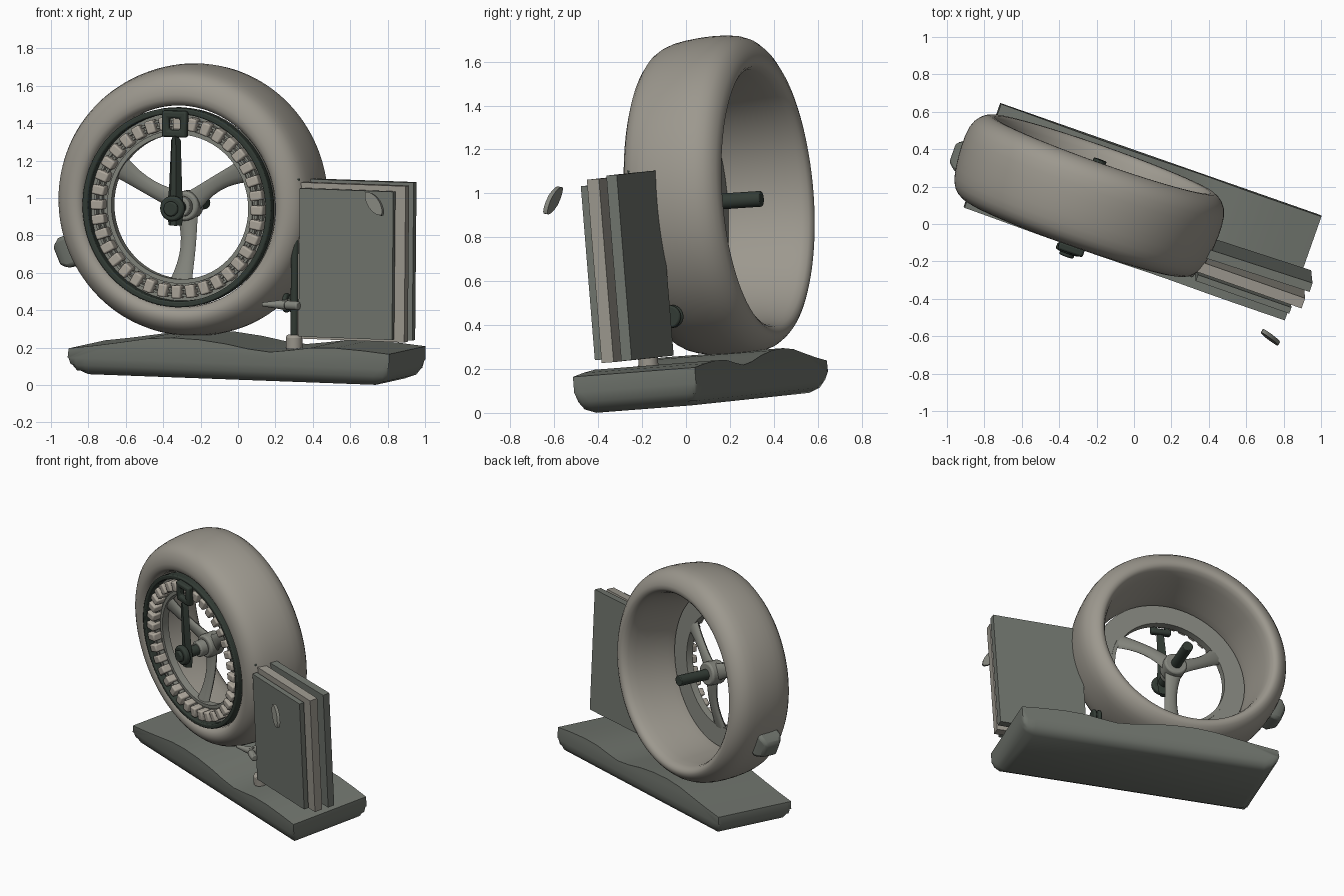
import bpy, bmesh, math
from mathutils import Matrix, Vector

if "Cube" in bpy.data.objects:
    bpy.data.objects.remove(bpy.data.objects["Cube"])

# Tilted local frame: u along the base, v to the back, w up
u = Vector((0.943, -0.33, -0.035)).normalized()
v = Vector((0.33, 0.941, 0.073))
v = (v - u * v.dot(u)).normalized()
w = u.cross(v)
FRAME = Matrix((u, v, w)).transposed().to_4x4()


def material(name, rgb):
    m = bpy.data.materials.new(name)
    m.diffuse_color = (*rgb, 1)
    m.use_nodes = True
    m.node_tree.nodes["Principled BSDF"].inputs["Base Color"].default_value = m.diffuse_color
    return m


STONE = material("warm_stone", (0.335, 0.315, 0.272))
PALE = material("pale_stone", (0.42, 0.385, 0.33))
GREY = material("green_grey", (0.165, 0.18, 0.157))
MID = material("mid_grey", (0.23, 0.235, 0.205))
DARK = material("dark_metal", (0.033, 0.045, 0.036))


def finish(name, bm, mat, angle=35, bevel=0, subsurf=0):
    bmesh.ops.recalc_face_normals(bm, faces=bm.faces)
    me = bpy.data.meshes.new(name)
    bm.to_mesh(me)
    bm.free()
    ob = bpy.data.objects.new(name, me)
    bpy.context.collection.objects.link(ob)
    ob.matrix_world = FRAME
    me.materials.append(mat)
    me.polygons.foreach_set("use_smooth", [True] * len(me.polygons))
    me.set_sharp_from_angle(angle=math.radians(angle))
    if bevel:
        b = ob.modifiers.new("bevel", 'BEVEL')
        b.width, b.segments = bevel, 2
    if subsurf:
        s = ob.modifiers.new("smooth", 'SUBSURF')
        s.levels = s.render_levels = subsurf
    return ob


def loft(bm, sections, wrap=False):
    """Skin closed sections; cap the ends unless they wrap round."""
    rows = [[bm.verts.new(p) for p in s] for s in sections]
    n = len(rows[0])
    for i in range(len(rows) if wrap else len(rows) - 1):
        a, b = rows[i], rows[(i + 1) % len(rows)]
        for j in range(n):
            k = (j + 1) % n
            bm.faces.new((a[j], a[k], b[k], b[j]))
    if not wrap:
        bm.faces.new(rows[0])
        bm.faces.new(rows[-1])


def lathe(name, profile, centre, mat, segs=64, turn=0.0, drop=lambda r: 0, **kw):
    """Turn a closed (depth, radius) profile about the v direction."""
    bm = bmesh.new()
    secs = []
    for i in range(segs):
        t = math.tau * i / segs + turn
        secs.append([(centre[0] + r * math.cos(t), d, centre[1] - drop(r) + r * math.sin(t))
                     for d, r in profile])
    loft(bm, secs, True)
    return finish(name, bm, mat, **kw)


def band(name, d0, d1, r0, r1, centre, mat, **kw):
    return lathe(name, [(d0, r0), (d0, r1), (d1, r1), (d1, r0)], centre, mat, **kw)


def add_box(bm, lo, hi, mat=Matrix()):
    c = [(a + b) / 2 for a, b in zip(lo, hi)]
    s = [b - a for a, b in zip(lo, hi)]
    bmesh.ops.create_cube(bm, size=1, matrix=mat @ Matrix.Translation(c) @ Matrix.Diagonal((*s, 1)))


def box(name, lo, hi, mat, yaw=0.0):
    """Plate turned by yaw degrees about its left edge."""
    bm = bmesh.new()
    size = [b - a for a, b in zip(lo, hi)]
    add_box(bm, (0, 0, 0), size, Matrix.Translation(lo) @ Matrix.Rotation(math.radians(yaw), 4, 'Z'))
    return finish(name, bm, mat)


def rod(name, p, q, r, mat, r2=None, segs=24, bevel=0):
    p, q = Vector(p), Vector(q)
    rot = (q - p).to_track_quat('Z', 'Y').to_matrix().to_4x4()
    bm = bmesh.new()
    bmesh.ops.create_cone(bm, cap_ends=True, segments=segs, radius1=r,
                          radius2=r if r2 is None else r2, depth=(q - p).length,
                          matrix=Matrix.Translation((p + q) / 2) @ rot)
    return finish(name, bm, mat, bevel=bevel)


# Wavy base with rounded underside
side = [(-0.89, 0.18), (-0.74, 0.20), (-0.6, 0.222), (-0.45, 0.247), (-0.31, 0.257), (-0.15, 0.252),
        (0.0, 0.235), (0.13, 0.212), (0.25, 0.2), (0.36, 0.213), (0.48, 0.23), (0.62, 0.234),
        (0.78, 0.225), (0.925, 0.212), (0.925, 0.14), (0.912, 0.095), (0.885, 0.06), (0.83, 0.04),
        (-0.8, 0.04), (-0.85, 0.06), (-0.882, 0.095), (-0.895, 0.13)]
edge = [(0, 0.13), (0.012, 0.09), (0.03, 0.06), (0.065, 0.04)]
stations = [(-0.205 + d, f) for d, f in edge] + [(0.385 - d, f) for d, f in reversed(edge)]
bm = bmesh.new()
loft(bm, [[(a, b, max(c, floor)) for a, c in side] for b, floor in stations])
finish("base", bm, GREY, angle=55)

# Large upright hoop, its opening set slightly low
HOOP = (-0.315, 0.970)
lathe("hoop", [(-0.09, 0.665), (-0.045, 0.702), (0.04, 0.722), (0.16, 0.732), (0.28, 0.728),
               (0.34, 0.69), (0.372, 0.635), (0.36, 0.592), (0.29, 0.572), (0.1, 0.55),
               (-0.05, 0.535), (-0.1, 0.547), (-0.117, 0.6)],
      HOOP, STONE, angle=80, subsurf=1, drop=lambda r: 0.018 if r < 0.64 else 0)

# Small block on the outside of the hoop
bm = bmesh.new()
t = math.radians(203.5)
place = Matrix.Translation((HOOP[0], 0.09, HOOP[1])) @ Matrix.Rotation(-t, 4, 'Y')
loft(bm, [[place @ Vector((r, sx * h, sz * h)) for sx, sz in ((-1, -1), (1, -1), (1, 1), (-1, 1))]
          for r, h in ((0.68, 0.085), (0.75, 0.085), (0.802, 0.055))])
finish("hoop_block", bm, GREY, bevel=0.02)

# Dial: dark rim, flange, short barrel and thin rails
DIAL = (-0.318, 0.948)
band("dial_rim", -0.115, -0.05, 0.503, 0.535, DIAL, DARK, bevel=0.008)
band("dial_flange", -0.05, -0.015, 0.395, 0.53, DIAL, MID)
band("dial_barrel", -0.06, -0.01, 0.388, 0.412, DIAL, MID)
for r in (0.435, 0.465):
    band("dial_rail", -0.085, -0.05, r, r + 0.013, DIAL, MID)

# Ring of blocks round the dial
bm = bmesh.new()
for i in range(36):
    m = (Matrix.Translation((DIAL[0], 0, DIAL[1]))
         @ Matrix.Rotation(math.tau * i / 36, 4, 'Y'))
    add_box(bm, (0.418, -0.118, -0.026), (0.488, -0.045, 0.026), m)
finish("dial_blocks", bm, PALE, bevel=0.009)

# Three curved spokes
bm = bmesh.new()
for k in range(3):
    m = (Matrix.Translation((DIAL[0], 0, DIAL[1]))
         @ Matrix.Rotation(-math.radians(30 + 120 * k), 4, 'Y'))
    secs = []
    for i in range(9):
        f = i / 8
        r = 0.03 + 0.37 * f
        half = 0.043 + 0.02 * (2 * f - 1) ** 2
        mid = 0.02 * math.sin(f * math.pi)
        d = 0.055 - 0.085 * f ** 1.5
        secs.append([m @ Vector((r, d + 0.022 * math.sin(q), mid + half * math.cos(q)))
                     for q in (math.tau * j / 10 for j in range(10))])
    loft(bm, secs)
finish("spokes", bm, MID, angle=50)

# Hub, axle and front knob
A, C = DIAL
rod("hub", (A, 0.0, C), (A, 0.11, C), 0.08, MID, bevel=0.012)
rod("hub_collar", (A, -0.06, C), (A, 0.0, C), 0.055, MID, bevel=0.008)
rod("axle", (A, -0.18, C), (A, 0.335, C - 0.005), 0.036, DARK, bevel=0.005)
rod("knob", (A, -0.195, C), (A, -0.155, C), 0.068, DARK, bevel=0.012)
rod("knob_cap", (A, -0.215, C), (A, -0.19, C), 0.04, DARK, bevel=0.008)

# Pointer with a square frame at its tip
bm = bmesh.new()
loft(bm, [[(A + s * h, d, c) for s, d in ((-1, -0.13), (-0.4, -0.165), (0.4, -0.165), (1, -0.13))]
          for c, h in ((0.855, 0.038), (0.95, 0.048), (1.05, 0.037), (1.31, 0.027), (1.335, 0.012))])
finish("pointer", bm, DARK)
lathe("pointer_frame", [(-0.155, 0.045), (-0.155, 0.1), (-0.11, 0.1), (-0.11, 0.045)],
      (A - 0.005, 1.398), DARK, segs=4, turn=math.pi / 4, bevel=0.012)

# Upright book: two covers, a page block and spine
box("front_cover", (0.375, -0.1, 0.28), (0.905, -0.065, 1.075), GREY)
box("page_block", (0.342, -0.05, 0.265), (0.957, 0.008, 1.103), STONE)
box("back_cover", (0.348, 0.035, 0.268), (0.968, 0.085, 1.115), GREY, yaw=1.3)
rod("spine", (0.332, -0.045, 0.27), (0.332, -0.045, 1.1), 0.021, DARK)
rod("spine_top", (0.332, -0.045, 1.09), (0.332, -0.045, 1.125), 0.028, DARK, bevel=0.005)
rod("spine_foot", (0.332, -0.045, 0.2), (0.332, -0.045, 0.285), 0.045, STONE, bevel=0.015)

# Clasp beside the spine with a pointed tongue
for a in (0.25, 0.285):
    rod("clasp_ring", (a - 0.012, 0.06, 0.445), (a + 0.012, 0.06, 0.445), 0.052, DARK, bevel=0.008)
rod("clasp_tongue", (0.30, -0.07, 0.446), (0.17, -0.11, 0.446), 0.03, MID, r2=0.01, bevel=0.004)
rod("clasp_bar", (0.30, -0.09, 0.446), (0.38, -0.115, 0.446), 0.024, MID, bevel=0.008)
rod("clasp_link", (0.27, 0.06, 0.445), (0.29, -0.09, 0.445), 0.026, MID)

# Floating leaf: a pointed oval plate
bm = bmesh.new()
mid = Vector((0.854, -0.257, 1.02))
along = Vector((0.107, -0.047, -0.114))
across = Vector((0.7, 0.0, 0.66)).normalized()
thick = along.cross(across).normalized() * 0.011
outline = []
for i in range(16):
    f = i / 8
    h = math.sin(math.pi * f)
    outline.append(mid + along * (0.5 * math.cos(math.pi * f)) + across * 0.034 * h * abs(h) ** 0.3)
loft(bm, [[p + thick * s for p in outline] for s in (-1, 1)])
finish("leaf", bm, MID)
